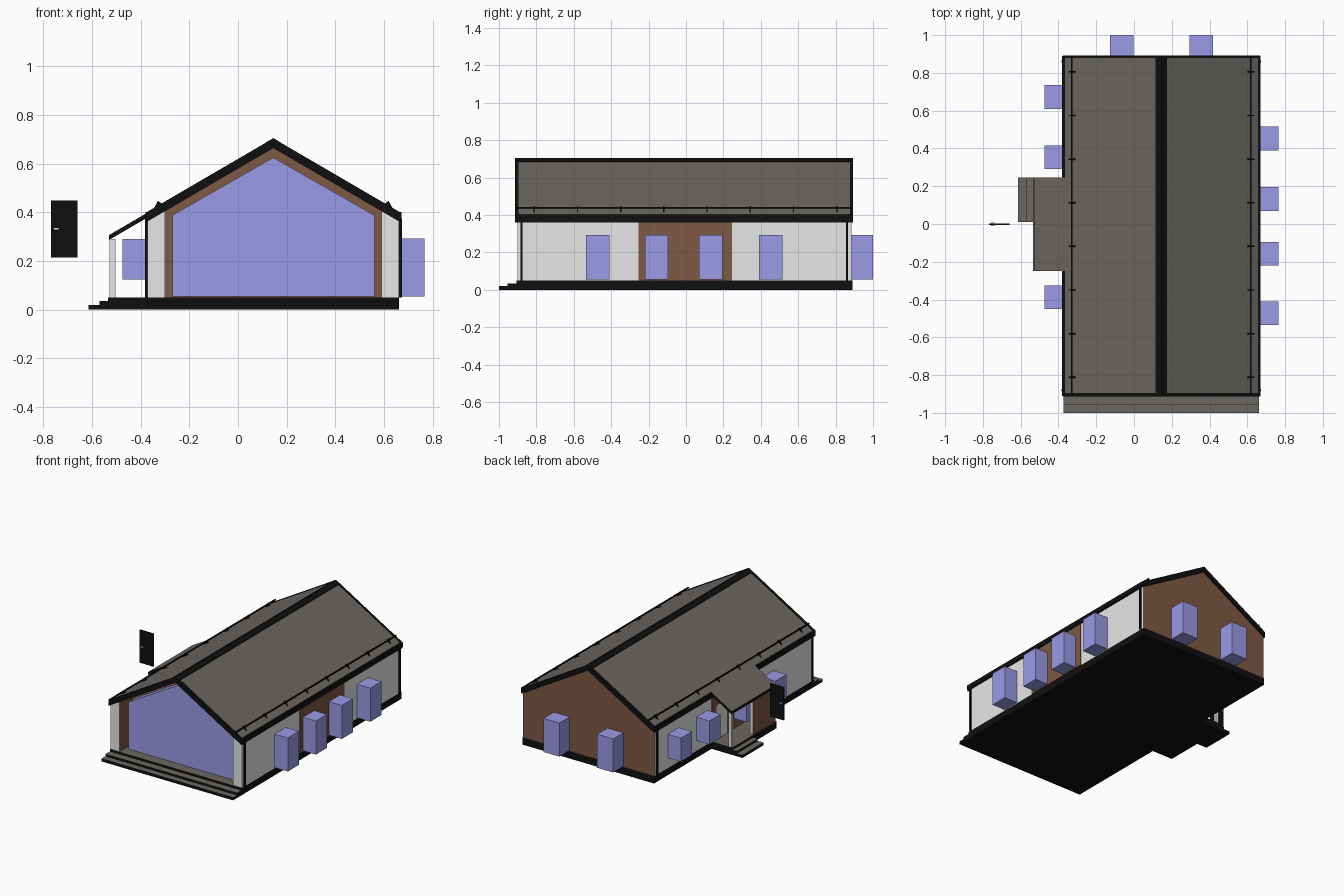
import bpy, bmesh
from mathutils import Vector

if "Cube" in bpy.data.objects:
    bpy.data.objects.remove(bpy.data.objects["Cube"])


def material(name, r, g, b):
    m = bpy.data.materials.new(name)
    m.use_nodes = True
    m.diffuse_color = (r, g, b, 1)
    m.node_tree.nodes["Principled BSDF"].inputs["Base Color"].default_value = (r, g, b, 1)
    return m


white = material("white plaster", 0.8, 0.8, 0.8)
brown = material("brown wood", 0.21, 0.1, 0.056)
grey = material("grey roofing", 0.15, 0.138, 0.125)
black = material("black trim", 0.005, 0.005, 0.005)
glass = material("violet glass", 0.33, 0.325, 0.8)

RIDGE_X, RIDGE_Z, SLOPE = 0.145, 0.70, 0.583
FLOOR, HALF = 0.05, 0.517
FRONT, BACK = -0.91, 0.89


def roof_z(x, drop=0.0):
    return RIDGE_Z - SLOPE * abs(x - RIDGE_X) - drop


def prism(name, outline, y0, y1, mats, rule=None):
    """Extrude an x-z outline along y; rule(normal) picks the material slot."""
    bm = bmesh.new()
    face = bm.faces.new([bm.verts.new((x, y0, z)) for x, z in outline])
    new = bmesh.ops.extrude_face_region(bm, geom=[face])["geom"]
    bmesh.ops.translate(bm, vec=(0, y1 - y0, 0),
                        verts=[v for v in new if isinstance(v, bmesh.types.BMVert)])
    bmesh.ops.recalc_face_normals(bm, faces=bm.faces)
    bm.normal_update()
    for f in bm.faces:
        f.material_index = rule(f.normal) if rule else 0
    mesh = bpy.data.meshes.new(name)
    bm.to_mesh(mesh)
    bm.free()
    for m in mats:
        mesh.materials.append(m)
    ob = bpy.data.objects.new(name, mesh)
    bpy.context.collection.objects.link(ob)
    return ob


def box(name, x, y, z, mats, rule=None):
    return prism(name, [(x[0], z[0]), (x[1], z[0]), (x[1], z[1]), (x[0], z[1])],
                 y[0], y[1], mats, rule)


def top_face(n):
    return 1 if n.z > 0.5 else 0


# Plinth and steps: black sides, grey treads
tread = [black, grey]
LEFT, RIGHT = RIDGE_X + HALF, RIDGE_X - HALF
box("plinth", (RIGHT, LEFT), (-0.905, BACK), (0, FLOOR), tread, top_face)
box("porch_plinth", (-0.535, RIGHT), (-0.25, 0.245), (0, FLOOR), tread, top_face)
for i, (reach, h) in enumerate([(0.045, 0.035), (0.09, 0.02)]):
    box(f"front_step_{i}", (RIGHT, LEFT), (-0.91 - reach, -0.905), (0, h), tread, top_face)
    box(f"porch_step_{i}", (-0.525 - reach, -0.535), (0.01, 0.245), (0, h), tread, top_face)

# House body: plastered long sides, wooden gables
D = 0.034
body = [(RIGHT, FLOOR), (LEFT, FLOOR), (LEFT, roof_z(LEFT, D)),
        (RIDGE_X, roof_z(RIDGE_X, D)), (RIGHT, roof_z(RIGHT, D))]
prism("house_walls", body, -0.76, 0.885, [white, brown],
      lambda n: 1 if abs(n.y) > 0.5 else 0)

# Wing walls beside the glazed gable, lined with wood on the inside
for name, s in (("left", 1), ("right", -1)):
    xo, xi = RIDGE_X + s * HALF, RIDGE_X + s * 0.445
    prism(f"{name}_wing_wall", [(xo, FLOOR), (xi, FLOOR), (xi, roof_z(xi, D)), (xo, roof_z(xo, D))],
          -0.9, -0.76, [white, brown], lambda n, s=s: 1 if n.x * s < -0.5 else 0)

# Large gable window
G = 0.415
prism("gable_window", [(RIDGE_X - G, FLOOR + 0.004), (RIDGE_X + G, FLOOR + 0.004),
                       (RIDGE_X + G, 0.388), (RIDGE_X, 0.625), (RIDGE_X - G, 0.388)],
      -0.84, -0.755, [glass])

# Wood cladding on the long sides and the doorway
box("left_cladding", (LEFT - 0.004, LEFT + 0.003), (-0.255, 0.245), (FLOOR, 0.366), [brown])
box("right_cladding", (RIGHT - 0.003, RIGHT + 0.004), (-0.25, 0.245), (FLOOR, 0.366), [brown])
box("doorway", (RIGHT - 0.006, RIGHT), (0.08, 0.195), (FLOOR, 0.29), [white])

# Window boxes
W = 0.125
for i, y in enumerate((-0.535, -0.22, 0.07, 0.39)):
    box(f"left_window_{i}", (LEFT - 0.01, 0.766), (y, y + W), (0.055, 0.293), [glass])
for i, y in enumerate((-0.45, -0.125, 0.29, 0.61)):
    box(f"right_window_{i}", (-0.475, RIGHT + 0.01), (y, y + W), (0.123, 0.29), [glass])
for i, x in enumerate((-0.128, 0.294)):
    box(f"back_window_{i}", (x, x + W), (0.88, 1.0), (0.055, 0.293), [glass])


def slab(name, xa, xb, lift, drop, y0, y1, mats, rule=None):
    """Board following one roof slope between two x positions."""
    return prism(name, [(xa, roof_z(xa, drop)), (xb, roof_z(xb, drop)),
                        (xb, roof_z(xb, -lift)), (xa, roof_z(xa, -lift))], y0, y1, mats, rule)


# Roof slopes, barge boards, gutters, downpipes and snow guards
for name, s in (("left", 1), ("right", -1)):
    eave = RIDGE_X + s * (HALF + 0.005)
    slab(f"{name}_roof", RIDGE_X, eave, 0, 0.035, FRONT + 0.015, BACK - 0.012, [black, grey], top_face)
    slab(f"{name}_front_barge_board", RIDGE_X, eave, 0.004, 0.036, FRONT - 0.003, FRONT + 0.015, [black])
    slab(f"{name}_back_barge_board", RIDGE_X, eave, 0.004, 0.036, BACK - 0.012, BACK + 0.003, [black])
    slab(f"{name}_ridge_cap", RIDGE_X, RIDGE_X + s * 0.03, 0.005, 0, FRONT, BACK, [black])

    runs = [(FRONT, BACK)] if s > 0 else [(FRONT, -0.25), (0.245, BACK)]
    gx = sorted((eave - s * 0.012, eave + s * 0.004))
    for i, run in enumerate(runs):
        box(f"{name}_gutter_{i}", gx, run, (0.368, 0.402), [black])
    for i, y in enumerate((-0.884, 0.855)):
        px = sorted((eave - s * 0.006, eave + s * 0.006))
        box(f"{name}_downpipe_{i}", px, (y, y + 0.01), (FLOOR, 0.375), [black])

    rx = RIDGE_X + s * 0.474
    box(f"{name}_snow_rail", (rx - 0.004, rx + 0.004), (FRONT, BACK), (0.434, 0.442), [black])
    for i in range(8):
        y = -0.815 + i * 0.231
        prism(f"{name}_snow_bracket_{i}",
              [(rx - 0.018, roof_z(rx - 0.018)), (rx + 0.018, roof_z(rx + 0.018)), (rx, 0.447)],
              y, y + 0.007, [black])

# Porch roof, screen wall and corner post
slab("porch_roof", -0.53, RIGHT + 0.01, 0, 0.02, -0.25, 0.245, [black, grey], top_face)
screen_top = roof_z(-0.525, 0.018)
box("porch_screen", (-0.527, -0.503), (-0.25, 0.0), (FLOOR, screen_top), [white, brown],
    lambda n: 1 if n.x < -0.5 else 0)
box("porch_post", (-0.525, -0.503), (0.22, 0.242), (FLOOR, screen_top), [white])

# Free standing door leaf with its handle
box("door_leaf", (-0.768, -0.66), (-0.006, 0.002), (0.215, 0.448), [black])
box("door_handle", (-0.757, -0.738), (-0.011, 0.007), (0.33, 0.335), [white])
